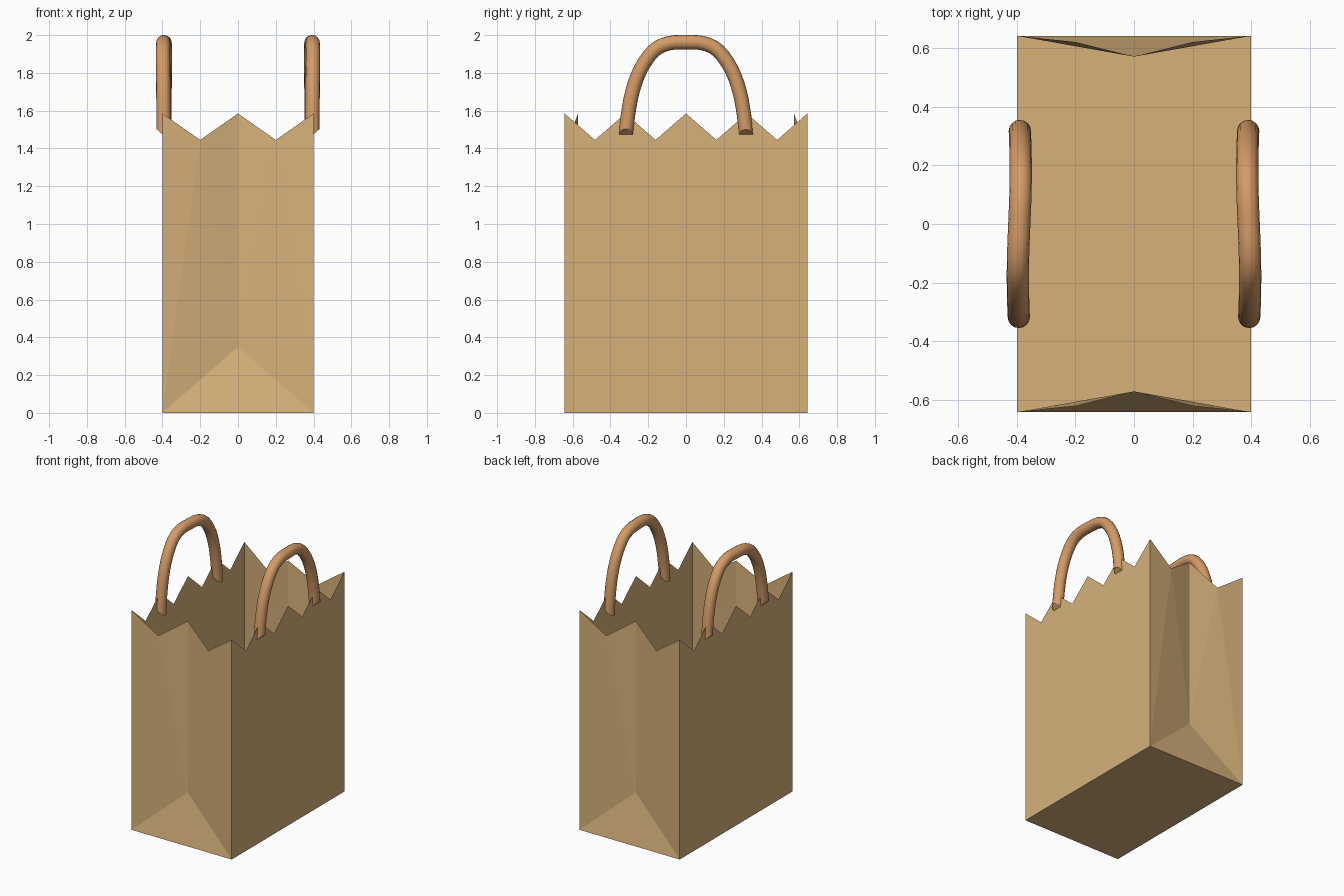
import bpy, bmesh, math
from mathutils import Vector

if "Cube" in bpy.data.objects:
    bpy.data.objects.remove(bpy.data.objects["Cube"])

X, Y, TOP, NOTCH = 0.40, 0.643, 1.585, 1.445   # half width, half length, peak, valley
FOLD_Y, FOLD_Z = 0.572, 0.35                   # gusset crease


def material(name, rgb):
    m = bpy.data.materials.new(name)
    m.diffuse_color = (*rgb, 1)
    m.use_nodes = True
    m.node_tree.nodes["Principled BSDF"].inputs["Base Color"].default_value = m.diffuse_color
    return m


def finish(bm, name, mat):
    bmesh.ops.remove_doubles(bm, verts=bm.verts, dist=1e-5)
    bmesh.ops.recalc_face_normals(bm, faces=bm.faces)
    me = bpy.data.meshes.new(name)
    bm.to_mesh(me)
    bm.free()
    me.materials.append(mat)
    ob = bpy.data.objects.new(name, me)
    bpy.context.collection.objects.link(ob)
    return ob


paper = material("paper", (0.67, 0.44, 0.195))
cord = material("cord", (0.66, 0.33, 0.135))

# Paper bag: base, zigzag sides and folded gusset ends
bm = bmesh.new()


def face(*pts):
    bm.faces.new([bm.verts.new(p) for p in pts])


face((-X, -Y, 0), (-X, Y, 0), (X, Y, 0), (X, -Y, 0))
for sx in (-1, 1):
    zigzag = [(sx * X, Y - i * Y / 4, NOTCH if i % 2 else TOP) for i in range(9)]
    face((sx * X, -Y, 0), (sx * X, Y, 0), *zigzag)
for sy in (-1, 1):
    crease = (0, sy * FOLD_Y, FOLD_Z)
    face((-X, sy * Y, 0), (X, sy * Y, 0), crease)
    for sx in (-1, 1):
        foot = (sx * X, sy * Y, 0)
        notch = (sx * X / 2, sy * 0.622, NOTCH)
        face(foot, crease, notch)
        face(crease, (0, sy * FOLD_Y, TOP), notch)
        face(foot, notch, (sx * X, sy * Y, TOP))
finish(bm, "paper_bag", paper)

# Handle path: half arch in (y, z), mirrored and smoothed with a spline
half = [(0.318, 1.47), (0.308, 1.57), (0.284, 1.70), (0.24, 1.82),
        (0.17, 1.918), (0.09, 1.957)]
arch = [(-y, z) for y, z in half] + [(0, 1.962)] + half[::-1]
ctrl = [Vector((0.392 - 0.005 * math.sin(math.pi * y / 0.36), y, z)) for y, z in arch]
ctrl = [2 * ctrl[0] - ctrl[1]] + ctrl + [2 * ctrl[-1] - ctrl[-2]]
path = []
for a, b, c, d in zip(ctrl, ctrl[1:], ctrl[2:], ctrl[3:]):
    for k in range(3):
        t = k / 3
        path.append(0.5 * (2 * b + (c - a) * t + (2 * a - 5 * b + 4 * c - d) * t * t
                           + (3 * b - a - 3 * c + d) * t ** 3))
path.append(ctrl[-2])

# Sweep a round cord along the path, with slanted cut ends
SIDES, R = 16, 0.038
bm = bmesh.new()
rings = []
for i, p in enumerate(path):
    tan = (path[min(i + 1, len(path) - 1)] - path[max(i - 1, 0)]).normalized()
    n = Vector((0, -tan.z, tan.y)).normalized()
    side = tan.cross(n)
    ring = []
    for k in range(SIDES):
        a = 2 * math.pi * k / SIDES
        v = p + R * (math.cos(a) * n + math.sin(a) * side)
        if i in (0, len(path) - 1):
            v.z = 1.475 + 0.9 * (v.x - X)
        ring.append(bm.verts.new(v))
    rings.append(ring)
for r, s in zip(rings, rings[1:]):
    for k in range(SIDES):
        j = (k + 1) % SIDES
        bm.faces.new((r[k], r[j], s[j], s[k]))
bm.faces.new(rings[0])
bm.faces.new(rings[-1])
handle = finish(bm, "handles", cord)

# Second handle on the opposite side
mirror = handle.modifiers.new("mirror", 'MIRROR')
mirror.use_axis = (True, False, False)
mirror.use_mirror_merge = False

bpy.context.view_layer.objects.active = handle
handle.select_set(True)
bpy.ops.object.shade_smooth_by_angle(angle=math.radians(35))
